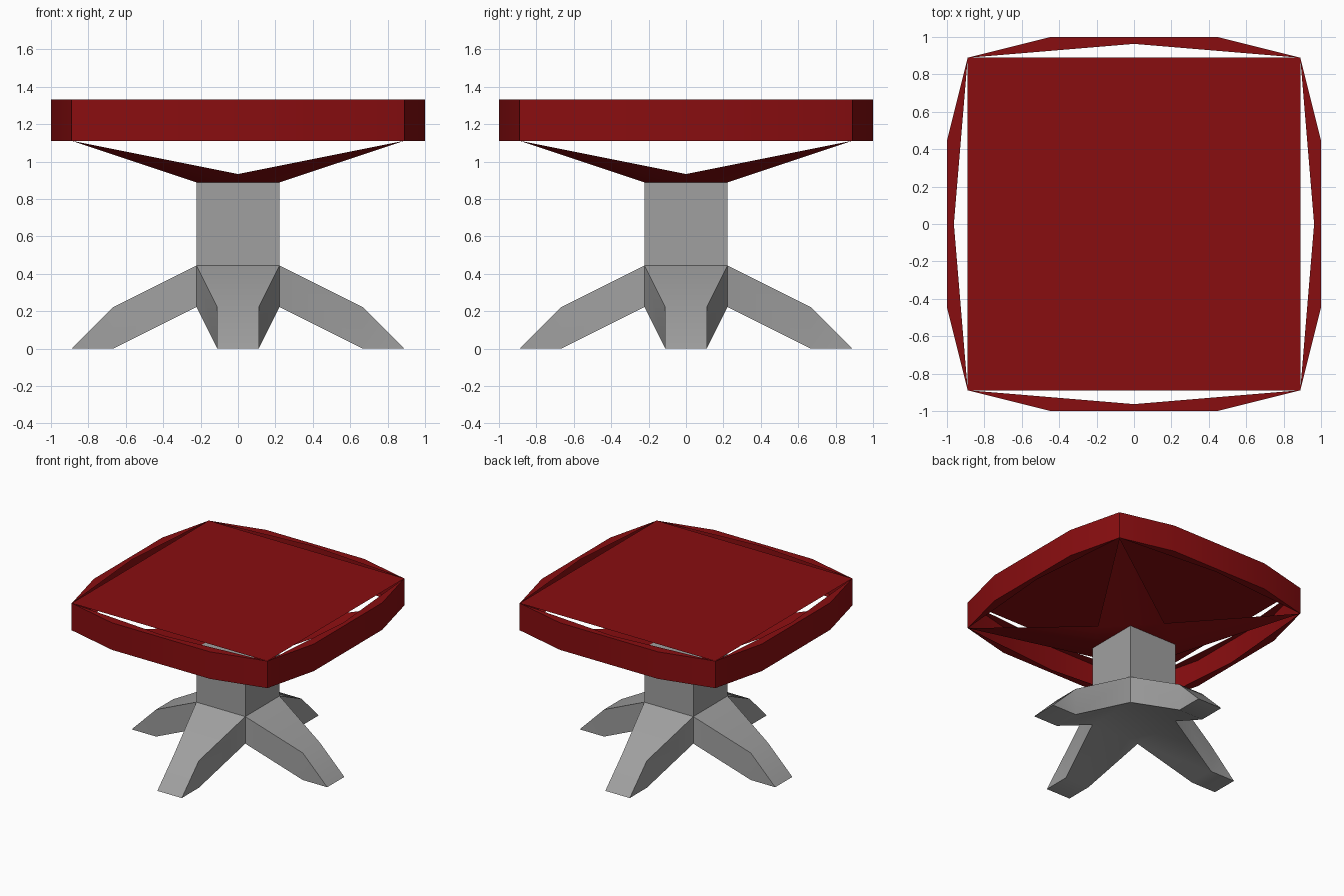
import bpy, bmesh, math
from mathutils import Vector, Matrix

cube = bpy.data.objects.get("Cube")
if cube:
    bpy.data.objects.remove(cube, do_unlink=True)

U = 2 / 9  # design module: the stool is nine modules wide


def material(name, color):
    mat = bpy.data.materials.new(name)
    mat.use_nodes = True
    mat.diffuse_color = color
    mat.node_tree.nodes["Principled BSDF"].inputs["Base Color"].default_value = color
    return mat


def add_face(bm, points, inside, turn=0):
    """Add a face facing away from an inside point, turned by quarter turns."""
    rot = Matrix.Rotation(turn * math.pi / 2, 3, "Z")
    face = bm.faces.new([bm.verts.new(rot @ Vector(p) * U) for p in points])
    face.normal_update()
    if face.normal.dot(face.calc_center_median() - rot @ Vector(inside) * U) < 0:
        face.normal_flip()


def finish(bm, name, mat):
    bmesh.ops.remove_doubles(bm, verts=bm.verts, dist=0.0005)
    mesh = bpy.data.meshes.new(name)
    bm.to_mesh(mesh)
    bm.free()
    mesh.materials.append(mat)
    obj = bpy.data.objects.new(name, mesh)
    bpy.context.collection.objects.link(obj)
    bpy.ops.object.select_all(action="DESELECT")
    obj.select_set(True)
    bpy.context.view_layer.objects.active = obj
    bpy.ops.object.shade_smooth_by_angle(angle=math.radians(30))
    return obj


def square(half, z):
    return [(half, half, z), (-half, half, z), (-half, -half, z), (half, -half, z)]


red = material("dark red", (0.25, 0.004, 0.005, 1))
grey = material("grey", (0.35, 0.35, 0.35, 1))

# Pedestal: square column on four tapering, splayed legs
bm = bmesh.new()
column_mid, leg_mid = (0, 0, 3), (2.2, 0, 0.9)
profile = [(1, 1, 2), (3, 0.5, 1), (4, 0.5, 0), (3, 0.5, 0), (1, 1, 1)]  # out, half width, height
for turn in range(4):
    add_face(bm, [(1, -1, 2), (1, 1, 2), (1, 1, 4), (1, -1, 4)], column_mid, turn)
    for (x0, w0, z0), (x1, w1, z1) in zip(profile, profile[1:]):
        add_face(bm, [(x0, -w0, z0), (x0, w0, z0), (x1, w1, z1), (x1, -w1, z1)], leg_mid, turn)
    for side in (1, -1):
        a, b, c, d, e = [(x, side * w, z) for x, w, z in profile]
        add_face(bm, [a, b, d, e], leg_mid, turn)
        add_face(bm, [b, c, d], leg_mid, turn)
add_face(bm, square(1, 1), column_mid)
add_face(bm, square(1, 4), column_mid)
finish(bm, "pedestal", grey)

seat_mid = (0, 0, 5.4)

# Seat top: flat square panel
bm = bmesh.new()
add_face(bm, square(4, 6), seat_mid)
finish(bm, "seat_top", red)

# Seat rim: bowed walls with notched lips above and below
bm = bmesh.new()
bow = [(4, 4), (4.5, 2), (4.5, -2), (4, -4)]
for turn in range(4):
    for (x0, y0), (x1, y1) in zip(bow, bow[1:]):
        add_face(bm, [(x0, y0, 5), (x1, y1, 5), (x1, y1, 6), (x0, y0, 6)], seat_mid, turn)
    for z in (5, 6):
        add_face(bm, [(x, y, z) for x, y in bow + [(4 + 1 / 3, 0)]], seat_mid, turn)
finish(bm, "seat_rim", red)

# Seat underside: star-shaped support spreading to the corners
bm = bmesh.new()
for turn in range(4):
    add_face(bm, [(1, -1, 4), (1, 1, 4), (4, 4, 5), (1.6, 0, 4.2), (4, -4, 5)], seat_mid, turn)
finish(bm, "seat_support", red)
